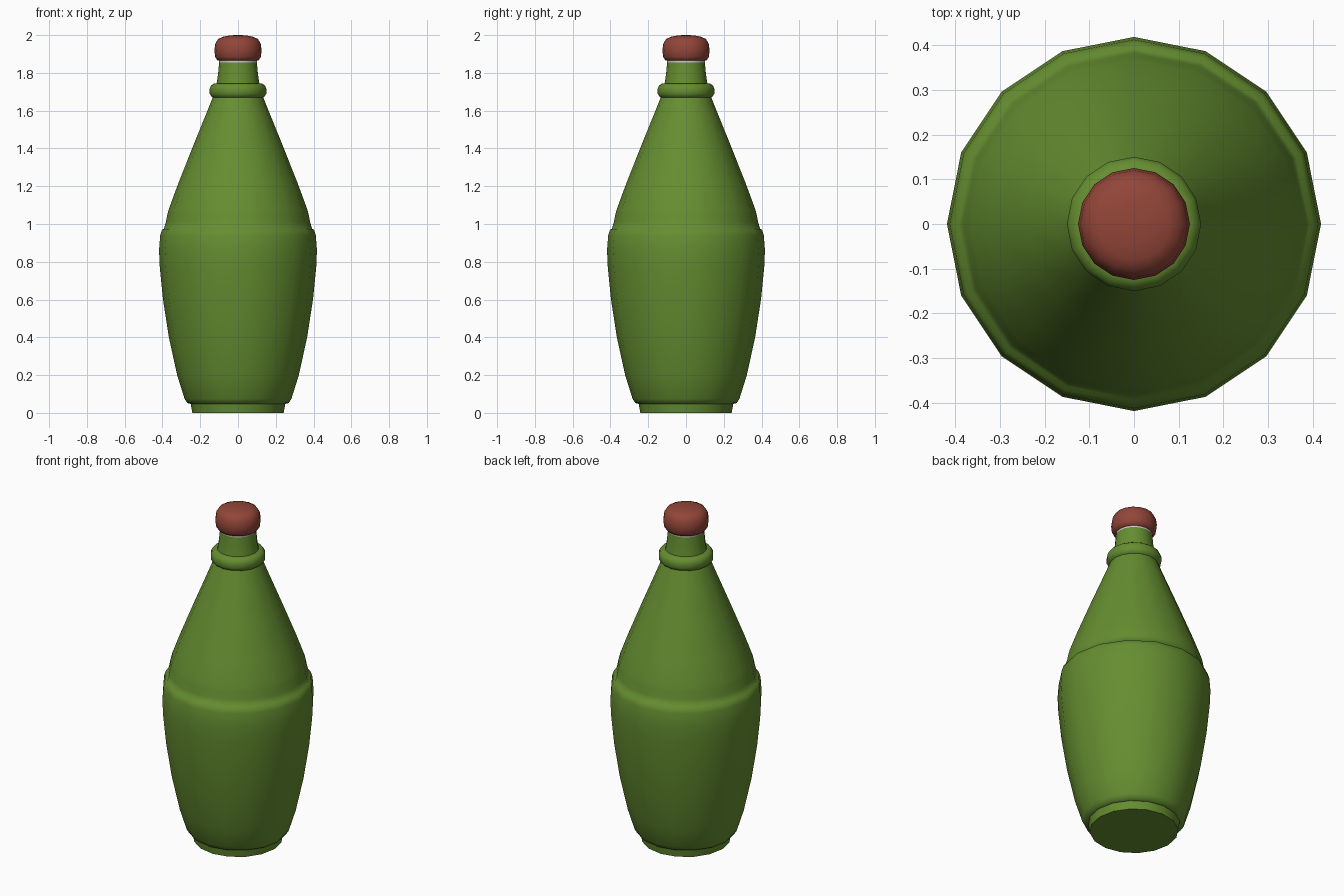
import bpy, bmesh
from math import cos, sin, pi, radians

if "Cube" in bpy.data.objects:
    bpy.data.objects.remove(bpy.data.objects["Cube"])

SIDES = 16


def material(name, color):
    m = bpy.data.materials.new(name)
    m.diffuse_color = (*color, 1)
    m.use_nodes = True
    m.node_tree.nodes["Principled BSDF"].inputs["Base Color"].default_value = m.diffuse_color
    return m


def lathe(name, profile, mat):
    """Revolve (radius, height) points around z and close both ends."""
    bm = bmesh.new()
    rings = [[bm.verts.new((r * cos(2 * pi * i / SIDES), r * sin(2 * pi * i / SIDES), z))
              for i in range(SIDES)] for r, z in profile]
    for low, high in zip(rings, rings[1:]):
        for i in range(SIDES):
            j = (i + 1) % SIDES
            bm.faces.new((low[i], low[j], high[j], high[i]))
    bm.faces.new(rings[0][::-1])
    bm.faces.new(rings[-1])
    mesh = bpy.data.meshes.new(name)
    bm.to_mesh(mesh)
    bm.free()
    mesh.materials.append(mat)
    obj = bpy.data.objects.new(name, mesh)
    bpy.context.collection.objects.link(obj)
    bpy.ops.object.select_all(action='DESELECT')
    obj.select_set(True)
    bpy.context.view_layer.objects.active = obj
    bpy.ops.object.shade_smooth_by_angle(angle=radians(50))
    return obj


glass = material("green_glass", (0.13, 0.27, 0.03))
red = material("red_cap", (0.29, 0.06, 0.04))
white = material("white_liner", (0.8, 0.8, 0.8))

# Foot, barrel body, shoulder step, cone, collar ring and neck
lathe("bottle", [
    (0.242, 0.0), (0.25, 0.047), (0.268, 0.052), (0.283, 0.075), (0.322, 0.2),
    (0.366, 0.4), (0.397, 0.6), (0.414, 0.77), (0.418, 0.86), (0.412, 0.94),
    (0.402, 0.97), (0.392, 0.975), (0.382, 1.01), (0.374, 1.05), (0.366, 1.08),
    (0.322, 1.2), (0.243, 1.4), (0.17, 1.58), (0.134, 1.67),
    (0.143, 1.677), (0.15, 1.69), (0.15, 1.715), (0.143, 1.733), (0.128, 1.743),
    (0.113, 1.745), (0.106, 1.79), (0.1, 1.855)], glass)

# Pale seal under the cap
lathe("cap_liner", [(0.1, 1.846), (0.1, 1.875)], white)

# Rounded stopper cap
lathe("cap", [
    (0.095, 1.863), (0.11, 1.867), (0.121, 1.885), (0.125, 1.92), (0.12, 1.955),
    (0.105, 1.98), (0.08, 1.991), (0.045, 1.998), (0.015, 2.0)], red)
